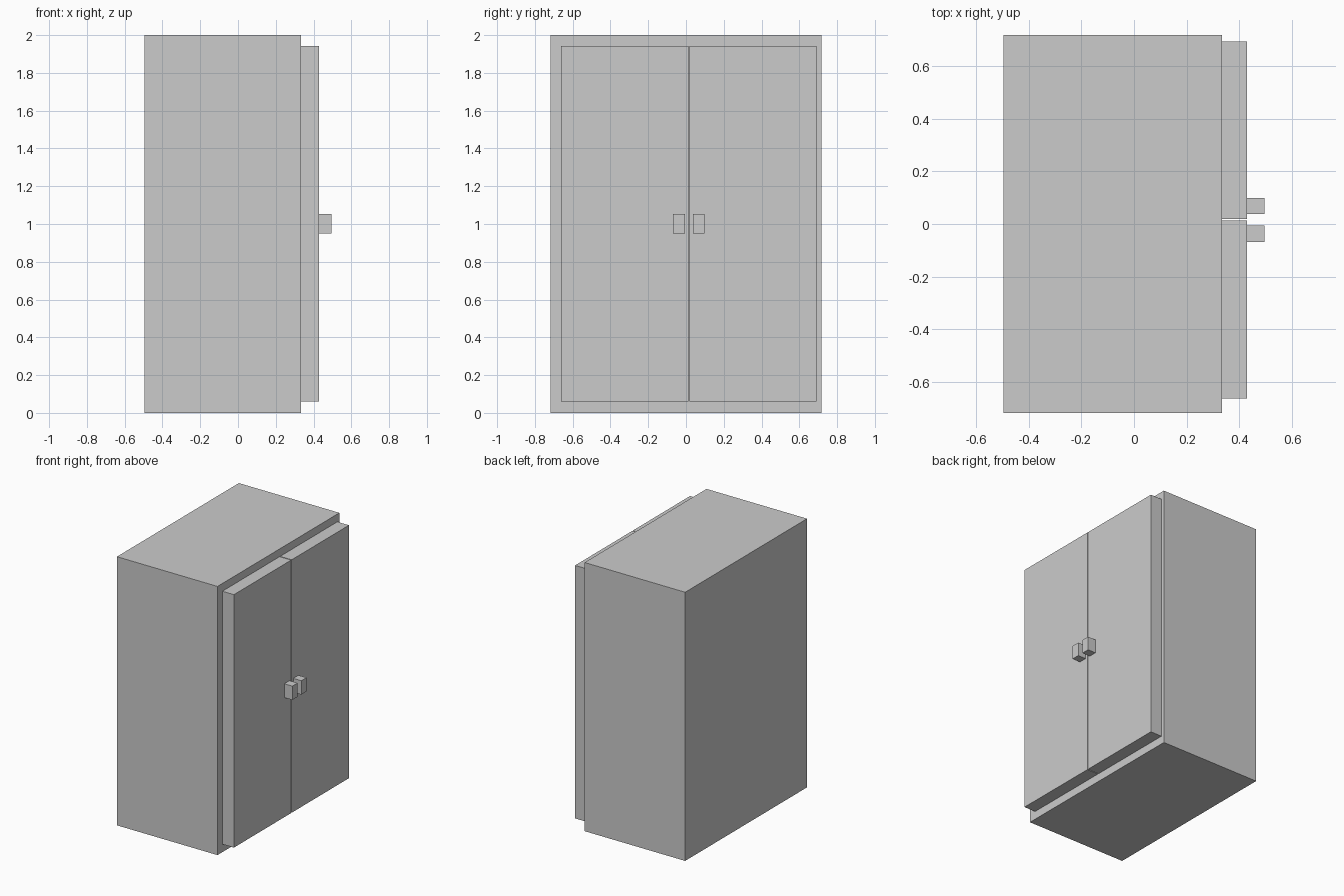
import bpy

if "Cube" in bpy.data.objects:
    bpy.data.objects.remove(bpy.data.objects["Cube"])


def box(name, lo, hi):
    """Axis-aligned box between two opposite corners."""
    bpy.ops.mesh.primitive_cube_add(size=1, location=[(a + b) / 2 for a, b in zip(lo, hi)])
    obj = bpy.context.object
    obj.name = name
    obj.scale = [b - a for a, b in zip(lo, hi)]
    bpy.ops.object.transform_apply(location=False, rotation=False, scale=True)
    return obj


FRONT, DOOR_FACE, HANDLE_FACE = 0.333, 0.429, 0.495   # depth steps along x
SEAM, GAP = 0.0155, 0.006                             # seam between doors

# Cabinet body
box("cabinet_body", (-0.495, -0.717, 0), (FRONT, 0.717, 2))

# Pair of doors with block handles, mirrored about the seam
for side, label in ((-1, "left"), (1, "right")):
    def span(near, far):
        return sorted((SEAM + side * near, SEAM + side * far))

    y0, y1 = span(GAP / 2, 0.6765)
    box(label + "_door", (FRONT + 0.001, y0, 0.06), (DOOR_FACE, y1, 1.943))
    y0, y1 = span(0.022, 0.083)
    box(label + "_handle", (DOOR_FACE, y0, 0.95), (HANDLE_FACE, y1, 1.053))
